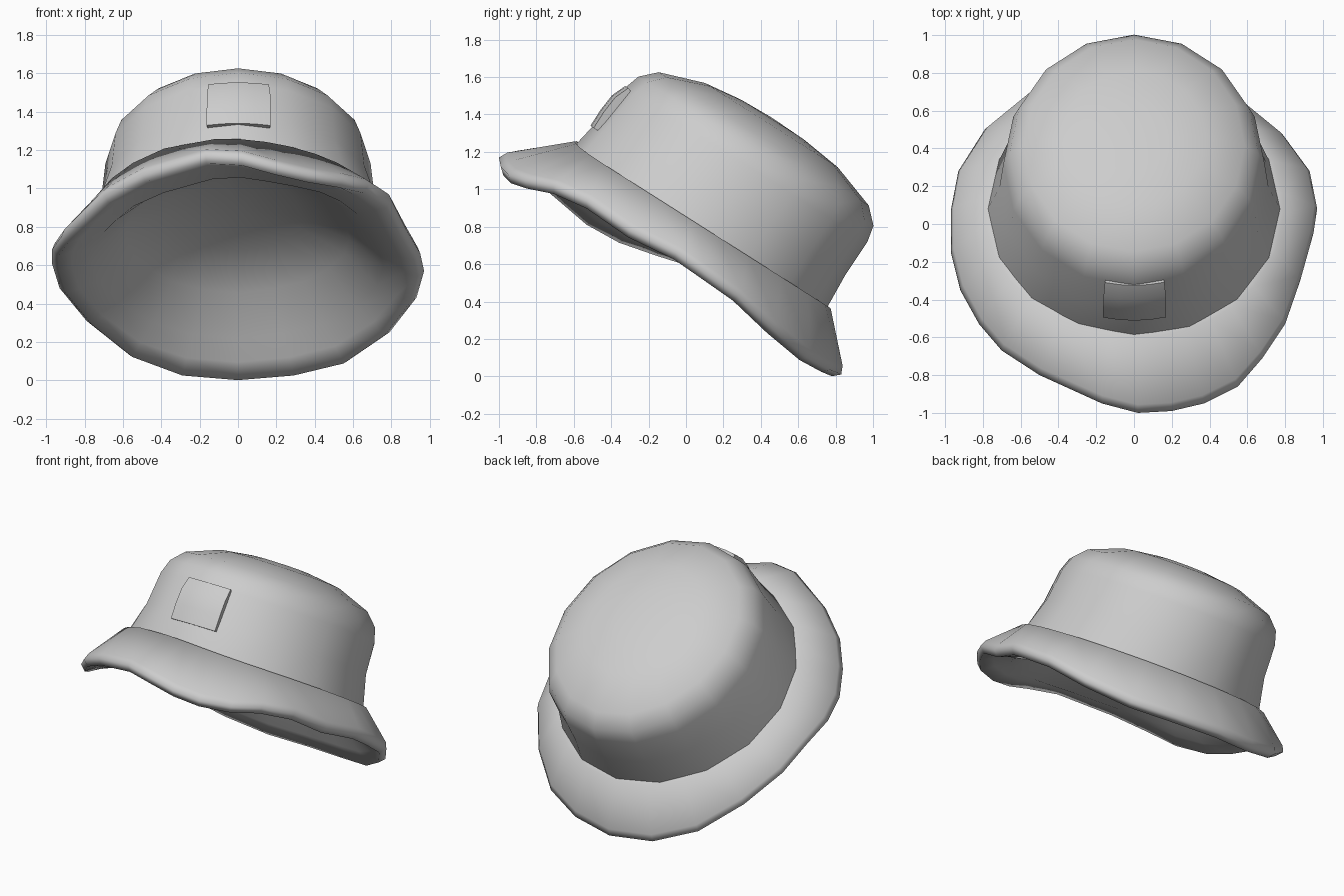
import bpy, bmesh, math
from mathutils import Vector

if "Cube" in bpy.data.objects:
    bpy.data.objects.remove(bpy.data.objects["Cube"])

# Tilted frame of the hat: N is the crown axis, U points to the back
TILT = math.radians(32.4)
N = Vector((0, math.sin(TILT), math.cos(TILT)))
U = Vector((0, math.cos(TILT), -math.sin(TILT)))
C = Vector((0, 0.085, 0.795))

felt = bpy.data.materials.new("grey_felt")
felt.diffuse_color = (0.61, 0.61, 0.61, 1)
felt.use_nodes = True
felt.node_tree.nodes["Principled BSDF"].inputs["Base Color"].default_value = felt.diffuse_color


def at(angle, r, h, sx=1.0, shift=0.0):
    """Point at an angle from the front, a radius and a height along the axis."""
    return C + Vector((r * sx * math.sin(angle), 0, 0)) + U * (shift - r * math.cos(angle)) + N * h


def loft(bm, rings, closed=True):
    rows = [[bm.verts.new(p) for p in ring] for ring in rings]
    n = len(rows[0])
    for a, b in zip(rows, rows[1:]):
        for i in range(n if closed else n - 1):
            j = (i + 1) % n
            bm.faces.new((a[i], a[j], b[j], b[i]))
    return rows


def cap(bm, ring, point):
    tip = bm.verts.new(point)
    for i in range(len(ring)):
        bm.faces.new((ring[i], ring[(i + 1) % len(ring)], tip))


def finish(name, bm, outward, angle, thickness=0):
    """Turn the first face towards outward, then make a smooth object."""
    bmesh.ops.recalc_face_normals(bm, faces=bm.faces)
    bm.normal_update()
    bm.faces.ensure_lookup_table()
    if bm.faces[0].normal.dot(outward) < 0:
        bmesh.ops.reverse_faces(bm, faces=bm.faces)
    me = bpy.data.meshes.new(name)
    bm.to_mesh(me)
    bm.free()
    me.materials.append(felt)
    ob = bpy.data.objects.new(name, me)
    bpy.context.collection.objects.link(ob)
    bpy.ops.object.select_all(action='DESELECT')
    ob.select_set(True)
    bpy.context.view_layer.objects.active = ob
    if thickness:
        mod = ob.modifiers.new("thickness", 'SOLIDIFY')
        mod.thickness = thickness
        mod.offset = -1
        bpy.ops.object.modifier_apply(modifier=mod.name)
    bpy.ops.object.shade_smooth_by_angle(angle=math.radians(angle))


# Crown: (radius, height, sideways scale, shift back) up the wall and over the top
profile = [(0.80, -0.03, 0.97, -0.008), (0.802, 0.0, 0.965, -0.008), (0.778, 0.2, 0.915, 0.005),
           (0.768, 0.41, 0.9, 0.02), (0.744, 0.5, 0.885, 0.025), (0.665, 0.578, 0.88, 0.025),
           (0.42, 0.662, 0.91, 0.02), (0.2, 0.69, 0.95, 0.01)]
SIDES = 16
bm = bmesh.new()
rows = loft(bm, [[at(2 * math.pi * i / SIDES, r, h, sx, sh) for i in range(SIDES)]
                 for r, h, sx, sh in profile])
cap(bm, rows[-1], at(0, 0, 0.697))
finish("crown", bm, -U, 60)

# Brim: wavy outer edge, from the front round by the right side
edge = [(0.02, -1.0, 1.17), (0.2, -.99, 1.12), (.37, -.95, 1.08), (.55, -.86, 1.05),
        (.68, -.71, 1.02), (.8, -.53, .94), (.88, -.3, .78), (.95, -.05, .66),
        (.97, .08, .57), (.93, .28, .43), (.79, .47, .25), (.57, .65, .1),
        (.3, .77, .035), (0, .83, .01), (-.3, .79, .035), (-.57, .68, .135),
        (-.79, .5, .31), (-.93, .28, .48), (-.97, .07, .61), (-.97, -.15, .68),
        (-.92, -.35, .75), (-.82, -.53, .85), (-.7, -.67, .97), (-.5, -.8, 1.08),
        (-.17, -.95, 1.18)]
tuck, root, lip, outer, fold = [], [], [], [], []
# underside hollow: (step towards the middle, height at the back, height at the front)
under = [(0.11, -0.20, -0.255), (0.22, -0.12, -0.235), (0.4, 0.0, -0.07), (0.65, 0.09, 0.06)]
bowl = [[] for _ in under]
for p in map(Vector, edge):
    d = p - C
    a = math.atan2(d.x, -d.dot(U))
    lift = 0.03 * max(0, math.cos(a + 0.35)) ** 6
    start = at(a, 0.817, 0.005 + lift, 0.97, -0.005)
    tuck.append(at(a, 0.74, 0.0, 0.97, -0.005))
    root.append(start)
    lip.append(start.lerp(p, 0.92) + N * 0.022)
    outer.append(p)
    fold.append(p.lerp(C - N * 0.25, 0.035) - N * 0.035)
    front = (1 + math.cos(a)) / 2
    for k, (ring, (t, back_h, front_h)) in enumerate(zip(bowl, under)):
        flat = p.lerp(C - N * 0.25, t)
        h = back_h + (front_h - back_h) * front
        keep = (flat - C).dot(N)
        ring.append(flat + N * ((h - keep) * (0.4, 0.7, 1, 1)[k]))
bm = bmesh.new()
rows = loft(bm, [tuck, root, lip, outer, fold] + bowl)
cap(bm, rows[-1], at(0, 0, 0.11))
finish("brim", bm, N, 100)

# Front patch: small raised square that follows the crown wall
bm = bmesh.new()
loft(bm, [[at(-0.22 + 0.45 * i / 4, r, h, 0.94) for i in range(5)]
          for r, h in [(0.795, 0.14), (0.795, 0.24), (0.785, 0.34), (0.752, 0.42)]], closed=False)
finish("front_patch", bm, -U, 40, 0.05)
